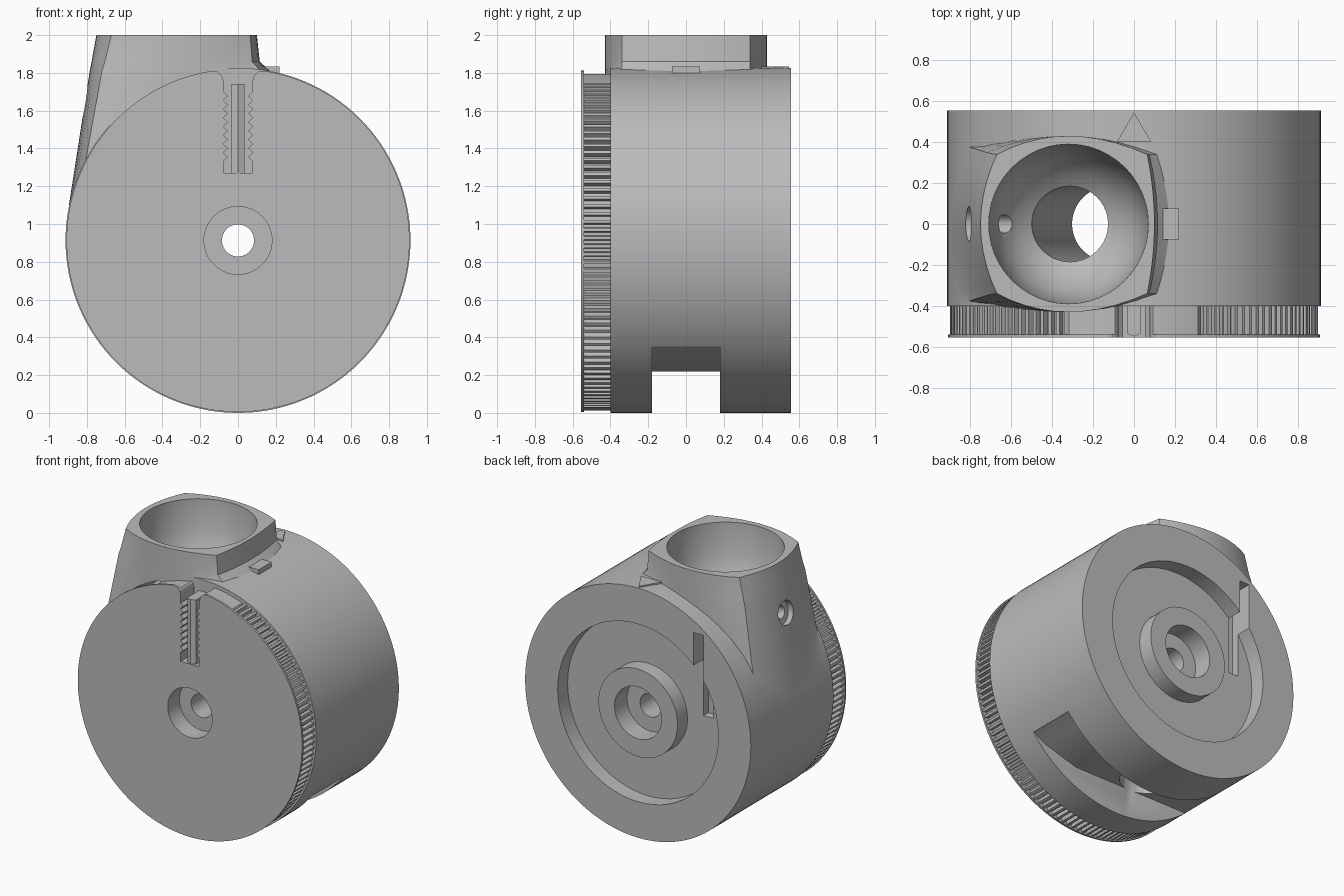
import bpy, bmesh
from math import sin, cos, pi, radians, hypot
from mathutils import Vector

cube = bpy.data.objects.get("Cube")
if cube:
    bpy.data.objects.remove(cube, do_unlink=True)

grey = bpy.data.materials.new("mid_grey")
grey.use_nodes = True
COLOUR = (0.5, 0.5, 0.5, 1)
grey.diffuse_color = COLOUR
grey.node_tree.nodes["Principled BSDF"].inputs["Base Color"].default_value = COLOUR

AXIS = 0.913      # height of the drum axis
NECK_X = -0.32    # centre of the neck


def loft(name, rings):
    """Closed solid through a list of equal-length point rings."""
    bm = bmesh.new()
    loops = [[bm.verts.new(p) for p in ring] for ring in rings]
    n = len(loops[0])
    for a, b in zip(loops, loops[1:]):
        for i in range(n):
            j = (i + 1) % n
            bm.faces.new((a[i], a[j], b[j], b[i]))
    bm.faces.new(loops[0])
    bm.faces.new(loops[-1])
    bmesh.ops.recalc_face_normals(bm, faces=bm.faces)
    mesh = bpy.data.meshes.new(name)
    bm.to_mesh(mesh)
    bm.free()
    ob = bpy.data.objects.new(name, mesh)
    mesh.materials.append(grey)
    bpy.context.collection.objects.link(ob)
    return ob


def prism(name, pts, y0, y1):
    """Outline in x and z, extruded along y."""
    return loft(name, [[(x, y, z) for x, z in pts] for y in (y0, y1)])


def drum(name, r, y0, y1, n=64):
    pts = [(r * sin(2 * pi * i / n), AXIS + r * cos(2 * pi * i / n)) for i in range(n)]
    return prism(name, pts, y0, y1)


def rod(name, start, end, r, n=40):
    a, b = Vector(start), Vector(end)
    q = (b - a).to_track_quat('Z', 'Y')
    ring = [q @ Vector((r * cos(2 * pi * i / n), r * sin(2 * pi * i / n), 0)) for i in range(n)]
    return loft(name, [[p + c for p in ring] for c in (a, b)])


def box(name, x0, x1, y0, y1, z0, z1):
    return prism(name, [(x0, z0), (x1, z0), (x1, z1), (x0, z1)], y0, y1)


def combine(ob, other, op='DIFFERENCE'):
    other.hide_render = True
    mod = ob.modifiers.new("bool", 'BOOLEAN')
    mod.operation, mod.object, mod.solver = op, other, 'EXACT'
    bpy.context.view_layer.objects.active = ob
    bpy.ops.object.modifier_apply(modifier=mod.name)
    bpy.data.objects.remove(other, do_unlink=True)


def neck_ring(z, left, left_bulge, right, right_bulge, half_left):
    """Four corners joined by bulging sides."""
    corners = [(left, -half_left), (right, -0.34), (right, 0.34), (left, half_left)]
    mids = [(NECK_X, -0.43), (right_bulge, 0), (NECK_X, 0.43), (left_bulge, 0)]
    ring, steps = [], 10
    for k in range(4):
        a, m, b = Vector(corners[k]), Vector(mids[k]), Vector(corners[(k + 1) % 4])
        ctrl = 2 * m - (a + b) / 2
        for i in range(steps):
            t = i / steps
            p = a * (1 - t) ** 2 + ctrl * 2 * t * (1 - t) + b * t * t
            ring.append((p.x, p.y, z))
    return ring


# Main drum with the flared neck
body = drum("drum_body", 0.913, -0.4, 0.555, 128)
neck = loft("neck", [
    neck_ring(1.1, -0.85, -0.895, 0.2, 0.22, 0.39),
    neck_ring(1.81, -0.72, -0.785, 0.12, 0.17, 0.35),
    neck_ring(1.86, -0.705, -0.775, 0.075, 0.115, 0.345),
    neck_ring(2.0, -0.67, -0.75, 0.065, 0.1, 0.34)])
combine(body, neck, 'UNION')

# Back recess and its centre boss
combine(body, drum("recess", 0.65, 0.44, 0.7))
combine(body, drum("boss", 0.32, 0.4, 0.555), 'UNION')

# Bowl in the neck, leaning bore and side screw hole
bowl_profile = [(0.39, 2.1), (0.39, 1.98), (0.375, 1.78), (0.33, 1.63), (0.25, 1.53), (0.18, 1.48)]
combine(body, loft("bowl", [
    [(NECK_X + r * cos(2 * pi * i / 48), r * sin(2 * pi * i / 48), z) for i in range(48)]
    for r, z in bowl_profile]))
combine(body, rod("bore", (-0.325, 0, 1.56), (-0.1, 0, 0.12), 0.185))
combine(body, rod("screw_recess", (-1.0, 0, 1.69), (-0.765, 0, 1.64), 0.085))
combine(body, rod("screw_hole", (-0.9, 0, 1.67), (-0.55, 0, 1.6), 0.045))

# Exit channel under the drum
combine(body, prism("channel", [(-1, -0.1), (1, -0.1), (1, 0.4), (0.71, 0.35),
                                (0.62, 0.3), (0.35, 0.22), (-1, 0.22)], -0.18, 0.18))

# Narrow notch across the back recess
combine(body, box("back_notch", -0.53, -0.45, 0.385, 0.7, 0.97, 1.62))

# Knurled front disc, plain around the top
TEETH = 130
knurl = []
for i in range(TEETH):
    for f, r in ((0, 0.9), (0.4, 0.9), (0.5, 0.87), (0.9, 0.87)):
        a = 2 * pi * (i + f) / TEETH
        plain = abs(sin(a)) < 0.36 and cos(a) > 0
        r = 0.885 if plain else r
        knurl.append((r * sin(a), AXIS + r * cos(a)))
disc = prism("front_disc", knurl, -0.545, -0.398)
rim = drum("front_rim", 0.908, -0.555, -0.54, 128)

# Toothed slit through the disc, flared at its mouth
side = [(0.075, 1.27), (0.075, 1.33)]
for i in range(8):
    z = 1.335 + i * 0.046
    side += [(0.075, z), (0.053, z + 0.02), (0.075, z + 0.04)]
side += [(0.075, 1.75), (0.085, 1.785), (0.11, 1.807), (0.15, 1.815), (0.15, 1.95)]
slit = side + [(-x, z) for x, z in reversed(side)]
for ob in (disc, rim):
    combine(ob, prism("slit", slit, -0.7, -0.39))

# Ridge standing in the slit
loft("slit_ridge", [[(-0.035, -0.39, z), (0.035, -0.39, z), (0.035, -0.535, z),
                     (0, -0.55, z), (-0.035, -0.535, z)] for z in (1.27, 1.74)])

# Axle hole with a counterbore at each end
for ob in (body, disc, rim):
    combine(ob, drum("axle_hole", 0.085, -1, 1, 40))
    combine(ob, drum("front_counterbore", 0.18, -1, -0.42, 48))
combine(body, drum("back_counterbore", 0.19, 0.41, 1, 48))

# Raised index marks on top of the drum
box("index_block", 0.08, 0.22, -0.075, 0.075, 1.78, 1.835)
loft("index_arrow", [[(-0.085, 0.4, z), (0.085, 0.4, z), (0, 0.545, z)] for z in (1.8, 1.835)])

for ob in (body, disc, rim):
    bpy.ops.object.select_all(action='DESELECT')
    ob.select_set(True)
    bpy.context.view_layer.objects.active = ob
    bpy.ops.object.shade_smooth_by_angle(angle=radians(28))
